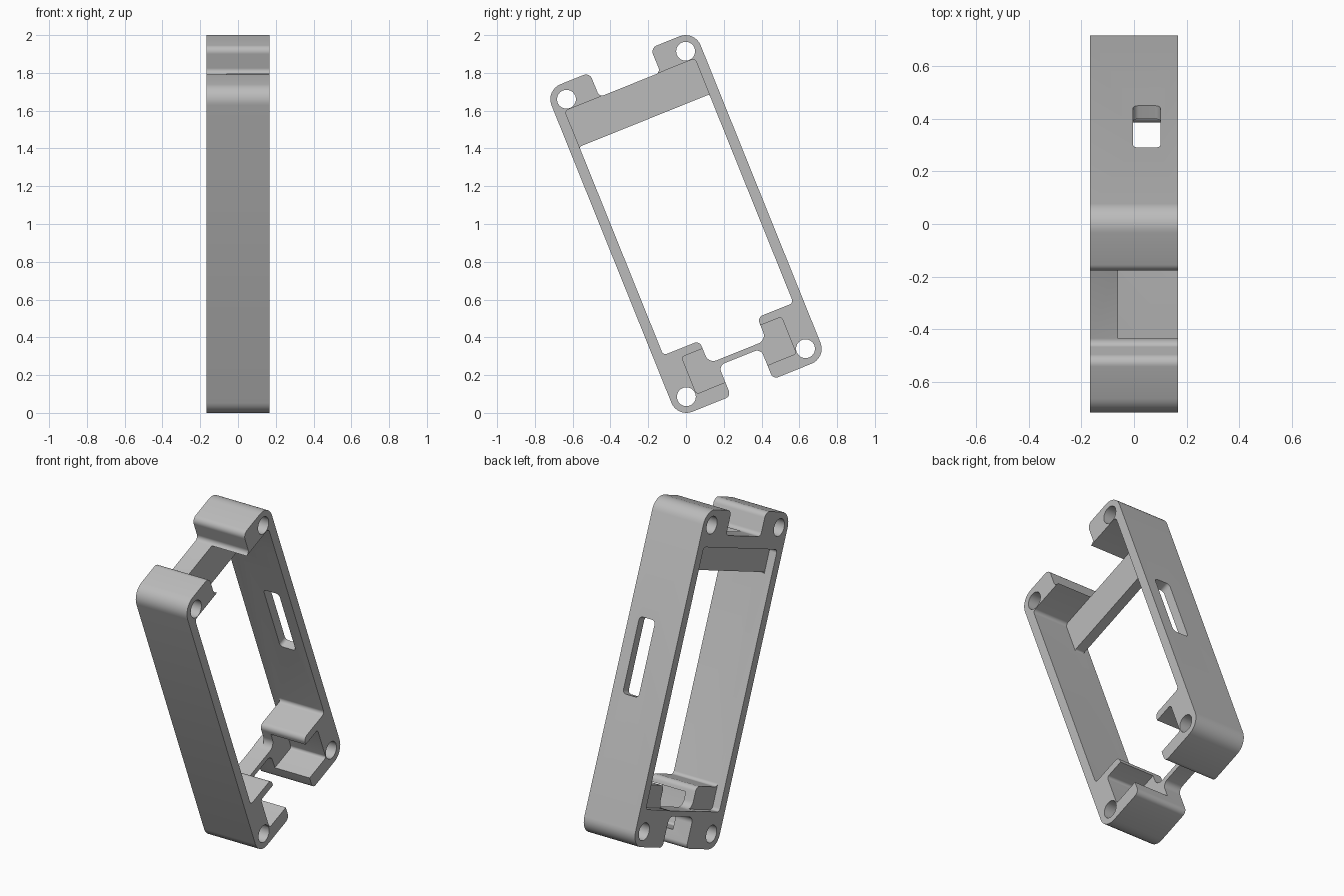
import bpy, bmesh, math
from mathutils import Matrix, Vector

cube = bpy.data.objects.get("Cube")
if cube:
    bpy.data.objects.remove(cube, do_unlink=True)

HALF = 0.168                      # half thickness along x
U, V = 0.4255, 0.9345             # half width and half length of the frame
WALL = 0.371                      # inner face of the side walls
PLATE = (-0.12, -0.06)            # x range of the thin end plates
FAR = 0.3                         # cutters reach past the body

grey = bpy.data.materials.new("light_grey")
grey.use_nodes = True
colour = (0.5, 0.5, 0.5, 1)
grey.diffuse_color = colour
grey.node_tree.nodes["Principled BSDF"].inputs["Base Color"].default_value = colour


def rounded(points, steps=8):
    """Outline from (a, b, radius) corners, each replaced by an arc."""
    out = []
    for i, (a, b, r) in enumerate(points):
        p = Vector((a, b))
        d0 = (Vector(points[i - 1][:2]) - p).normalized()
        d1 = (Vector(points[(i + 1) % len(points)][:2]) - p).normalized()
        if r == 0:
            out.append(p)
            continue
        # all corners are square, so the arc centre lies along both sides
        c = p + (d0 + d1) * r
        for k in range(steps + 1):
            t = k / steps * math.pi / 2
            out.append(c - d1 * r * math.cos(t) - d0 * r * math.sin(t))
    return out


def mirrored(half):
    """Complete an outline from its +u half, listed bottom to top."""
    return half + [(-a, b, r) for a, b, r in reversed(half)]


def rect(a0, a1, b0, b1, r):
    return [(a0, b0, r), (a1, b0, r), (a1, b1, r), (a0, b1, r)]


def prism(name, outline, lo, hi, axis="x"):
    """Extrude an outline along x (outline in u, v) or along u (outline in x, v)."""
    bm = bmesh.new()
    place = (lambda p: (lo, p.x, p.y)) if axis == "x" else (lambda p: (p.x, lo, p.y))
    face = bm.faces.new([bm.verts.new(place(p)) for p in outline])
    new = bmesh.ops.extrude_face_region(bm, geom=[face])["geom"]
    step = Vector((hi - lo, 0, 0)) if axis == "x" else Vector((0, hi - lo, 0))
    bmesh.ops.translate(bm, vec=step, verts=[g for g in new if isinstance(g, bmesh.types.BMVert)])
    bmesh.ops.recalc_face_normals(bm, faces=bm.faces)
    mesh = bpy.data.meshes.new(name)
    bm.to_mesh(mesh)
    bm.free()
    obj = bpy.data.objects.new(name, mesh)
    bpy.context.collection.objects.link(obj)
    return obj


# Outer body, with a cable notch in each end
body = prism("frame", rounded(mirrored([
    (0.12, -0.76, 0.035), (0.12, -V, 0.03), (U, -V, 0.0855),
    (U, V, 0.0855), (0.174, V, 0.035), (0.174, 0.795, 0.025)])), -HALF, HALF)

cutters = [
    # Window, narrowing between the two lower corner blocks
    prism("window_cut", rounded(mirrored([
        (0.165, -0.73, 0.045), (0.165, -0.6, 0.03),
        (WALL, -0.6, 0.02), (WALL, 0.59, 0.01)])), -FAR, FAR),
    # Shallow recess on the -x side
    prism("recess_cut", rounded(rect(-WALL, WALL, -0.727, 0.727, 0.02)), -FAR, PLATE[0]),
    # Deep recess over the top plate and pocket over the bottom plate
    prism("top_cut", rounded(rect(-WALL, WALL, 0.4, 0.795, 0.02)), PLATE[1], FAR),
    prism("pocket_cut", rounded(rect(-0.285, 0.285, -0.855, -0.645, 0.015)), PLATE[1], FAR),
    # Slot through the rear wall
    prism("slot_cut", rounded(rect(-0.003, 0.1, -0.15, 0.277, 0.022)), 0.3, 0.6, "u"),
]

# Screw holes
for su in (-1, 1):
    for sv in (-1, 1):
        ring = [Vector((su * 0.34 + 0.05 * math.cos(t * math.pi / 16),
                        sv * 0.849 + 0.05 * math.sin(t * math.pi / 16))) for t in range(32)]
        cutters.append(prism("hole_cut", ring, -FAR, FAR))

bpy.context.view_layer.objects.active = body
for cutter in cutters:
    cutter.hide_render = True
    mod = body.modifiers.new(cutter.name, "BOOLEAN")
    mod.operation = "DIFFERENCE"
    mod.solver = "EXACT"
    mod.object = cutter
    bpy.ops.object.modifier_apply(modifier=mod.name)
    bpy.data.objects.remove(cutter, do_unlink=True)

# Lean the frame about x and stand it on the ground
body.data.transform(Matrix.Translation((0, 0, 1)) @ Matrix.Rotation(math.radians(21.95), 4, "X"))
low = min(v.co.z for v in body.data.vertices)
body.data.transform(Matrix.Translation((0, 0, -low)))

body.data.materials.clear()
body.data.materials.append(grey)
for o in bpy.context.selected_objects:
    o.select_set(False)
body.select_set(True)
bpy.ops.object.shade_smooth_by_angle(angle=math.radians(30))
